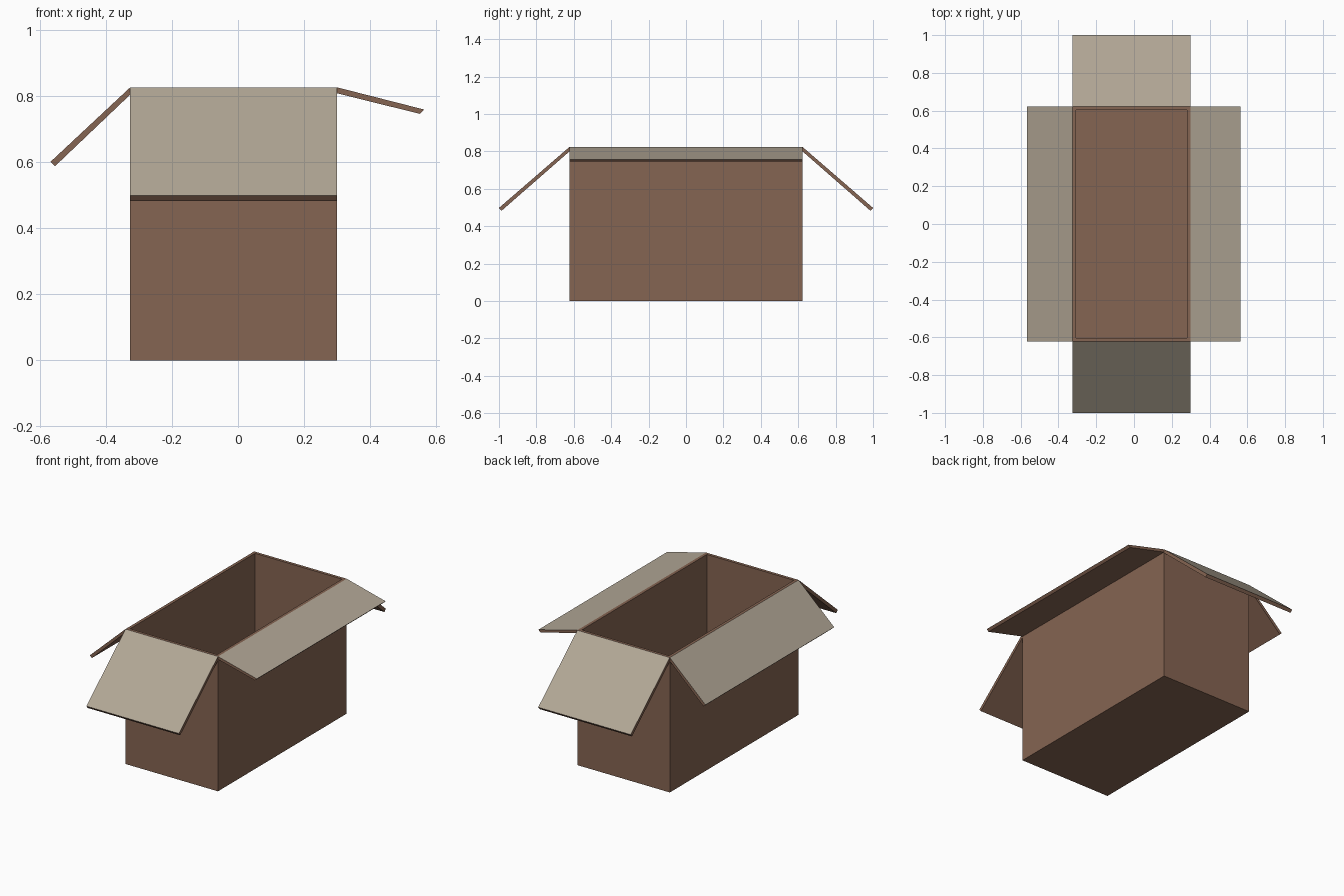
import bpy, bmesh
from mathutils import Vector

if "Cube" in bpy.data.objects:
    bpy.data.objects.remove(bpy.data.objects["Cube"])

X0, X1, Y, H, T = -0.326, 0.30, 0.622, 0.825, 0.026


def material(name, rgb):
    m = bpy.data.materials.new(name)
    m.diffuse_color = (*rgb, 1)
    m.use_nodes = True
    m.node_tree.nodes["Principled BSDF"].inputs["Base Color"].default_value = m.diffuse_color
    return m


brown = material("cardboard brown", (0.235, 0.128, 0.084))
tan = material("pale tan", (0.444, 0.385, 0.303))


def finish(name, bm):
    bmesh.ops.recalc_face_normals(bm, faces=bm.faces[:])
    me = bpy.data.meshes.new(name)
    bm.to_mesh(me)
    bm.free()
    me.materials.append(brown)
    me.materials.append(tan)
    ob = bpy.data.objects.new(name, me)
    bpy.context.collection.objects.link(ob)
    return ob


# Open box: inset the top of a block and push a cavity down to the floor
bm = bmesh.new()
bmesh.ops.create_cube(bm, size=1)
for v in bm.verts:
    v.co = Vector(((X0 + X1) / 2 + v.co.x * (X1 - X0), v.co.y * 2 * Y, (v.co.z + 0.5) * H))
bm.normal_update()
top = max(bm.faces, key=lambda f: f.calc_center_median().z)
bmesh.ops.inset_region(bm, faces=[top], thickness=T)
cavity = bmesh.ops.extrude_face_region(bm, geom=[top])["geom"]
bmesh.ops.translate(bm, vec=(0, 0, T - H), verts=[g for g in cavity if isinstance(g, bmesh.types.BMVert)])
if top.is_valid:
    bmesh.ops.delete(bm, geom=[top], context='FACES_ONLY')
finish("box_body", bm)


# Flap: a thin (distance, height) profile swept along its hinge, tan on its upper face
def flap(name, profile, place, a, b):
    bm = bmesh.new()
    face = bm.faces.new([bm.verts.new(place(d, a, z)) for d, z in profile])
    move = Vector(place(0, b, 0)) - Vector(place(0, a, 0))
    ext = bmesh.ops.extrude_face_region(bm, geom=[face])["geom"]
    bmesh.ops.translate(bm, vec=move, verts=[g for g in ext if isinstance(g, bmesh.types.BMVert)])
    bmesh.ops.recalc_face_normals(bm, faces=bm.faces[:])
    for f in bm.faces:
        f.material_index = 1 if f.normal.z > 0.3 else 0
    finish(name, bm)


end_profile = [(Y, H), (1.0, 0.498), (0.987, 0.482), (Y, 0.801)]
for name, s in (("front_flap", -1), ("back_flap", 1)):
    flap(name, end_profile, lambda d, t, z: (t, s * d, z), X0, X1)

left_profile = [(X0, H), (-0.567, 0.600), (-0.553, 0.587), (X0, 0.803)]
right_profile = [(X1, H), (0.563, 0.758), (0.550, 0.745), (X1, 0.807)]
for name, prof in (("left_flap", left_profile), ("right_flap", right_profile)):
    flap(name, prof, lambda d, t, z: (d, t, z), -Y, Y)
